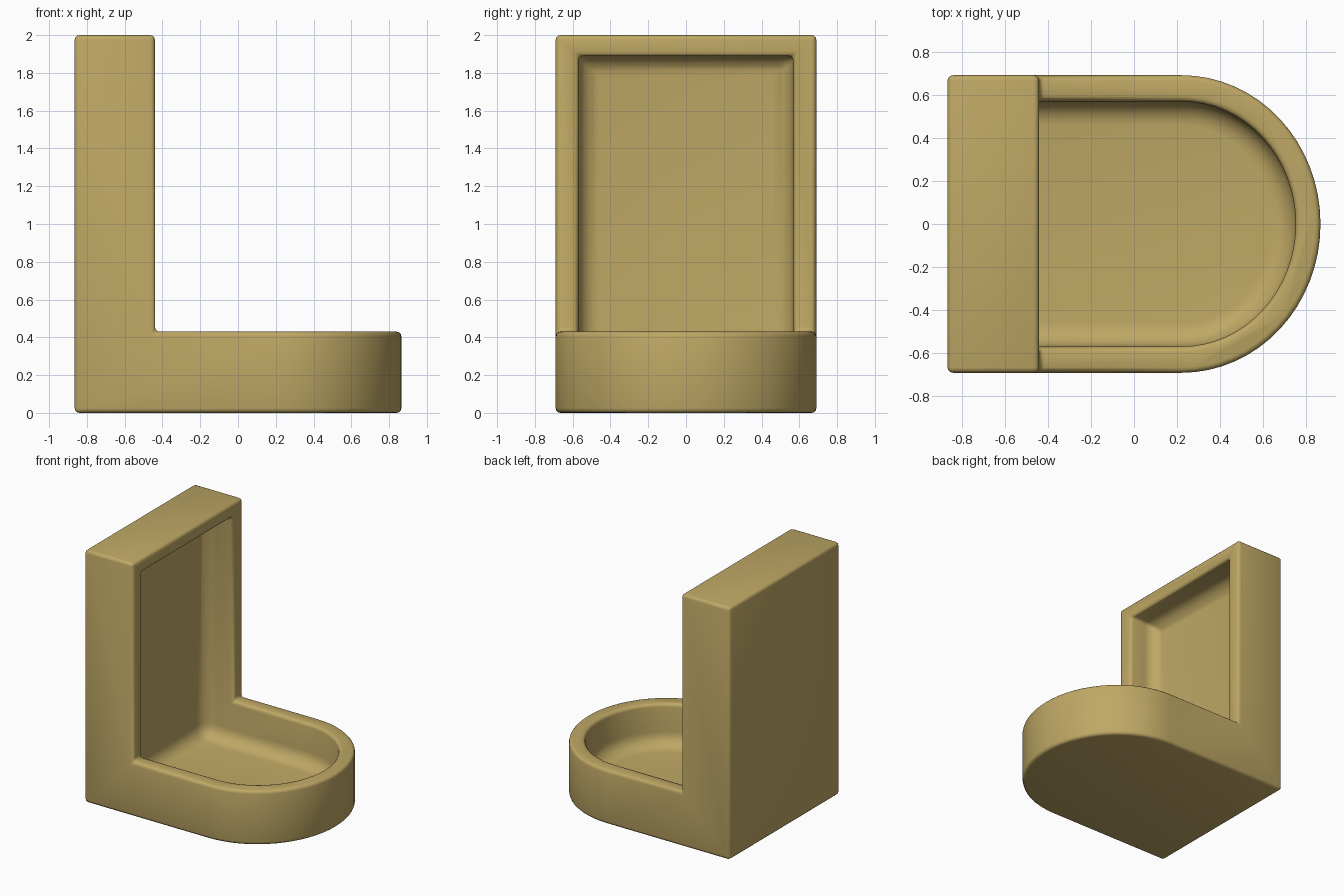
import bpy, bmesh, math

if "Cube" in bpy.data.objects:
    bpy.data.objects.remove(bpy.data.objects["Cube"])

BACK, FLOOR = -0.69, 0.10  # inner faces of the back panel and tray


def d_outline(x_back, half_w, x_mid, x_front, steps=32):
    """Plan outline: straight back and sides, elliptical front."""
    pts = [(x_back, half_w), (x_back, -half_w)]
    for i in range(steps + 1):
        a = -math.pi / 2 + math.pi * i / steps
        pts.append((x_mid + (x_front - x_mid) * math.cos(a), half_w * math.sin(a)))
    return pts


def prism(name, outline, z0, z1, fillet=0):
    """Vertical extrusion of a plan outline, optionally rounding its floor and back edges."""
    bm = bmesh.new()
    base = bm.faces.new([bm.verts.new((x, y, z0)) for x, y in outline])
    top = bmesh.ops.extrude_face_region(bm, geom=[base])["geom"]
    bmesh.ops.translate(bm, vec=(0, 0, z1 - z0),
                        verts=[g for g in top if isinstance(g, bmesh.types.BMVert)])
    bmesh.ops.recalc_face_normals(bm, faces=bm.faces)
    if fillet:
        x0 = outline[0][0]
        edges = [e for e in bm.edges
                 if all(abs(v.co.z - z0) < 1e-4 for v in e.verts)
                 or all(abs(v.co.x - x0) < 1e-4 for v in e.verts)]
        bmesh.ops.bevel(bm, geom=edges, offset=fillet, segments=6, profile=0.5,
                        affect="EDGES", clamp_overlap=False)
    mesh = bpy.data.meshes.new(name)
    bm.to_mesh(mesh)
    bm.free()
    obj = bpy.data.objects.new(name, mesh)
    bpy.context.collection.objects.link(obj)
    return obj


# Full-height D-shaped block
shell = prism("tray_with_back", d_outline(-0.865, 0.69, 0.22, 0.865), 0, 2)

# Cutters: space above the tray, and the hollow shared by tray and back panel
step = prism("step_cutter", [(-0.44, -1), (1.2, -1), (1.2, 1), (-0.44, 1)], 0.43, 2.5)
hollow = prism("hollow_cutter", d_outline(BACK, 0.568, 0.22, 0.75), FLOOR, 1.89, fillet=0.11)

bpy.context.view_layer.objects.active = shell
for cutter in (step, hollow):
    mod = shell.modifiers.new(cutter.name, "BOOLEAN")
    mod.operation = "DIFFERENCE"
    mod.solver = "EXACT"
    mod.object = cutter
    bpy.ops.object.modifier_apply(modifier=mod.name)
    bpy.data.objects.remove(cutter)

# Softened edges
bevel = shell.modifiers.new("soft_edges", "BEVEL")
bevel.width = 0.025
bevel.segments = 3
bevel.limit_method = "ANGLE"
bevel.angle_limit = math.radians(40)
bpy.ops.object.select_all(action="DESELECT")
shell.select_set(True)
bpy.ops.object.modifier_apply(modifier=bevel.name)
bpy.ops.object.shade_smooth_by_angle(angle=math.radians(40))

# Tan finish
mat = bpy.data.materials.new("tan")
mat.diffuse_color = (0.52, 0.39, 0.13, 1)
mat.use_nodes = True
mat.node_tree.nodes["Principled BSDF"].inputs["Base Color"].default_value = mat.diffuse_color
shell.data.materials.append(mat)
